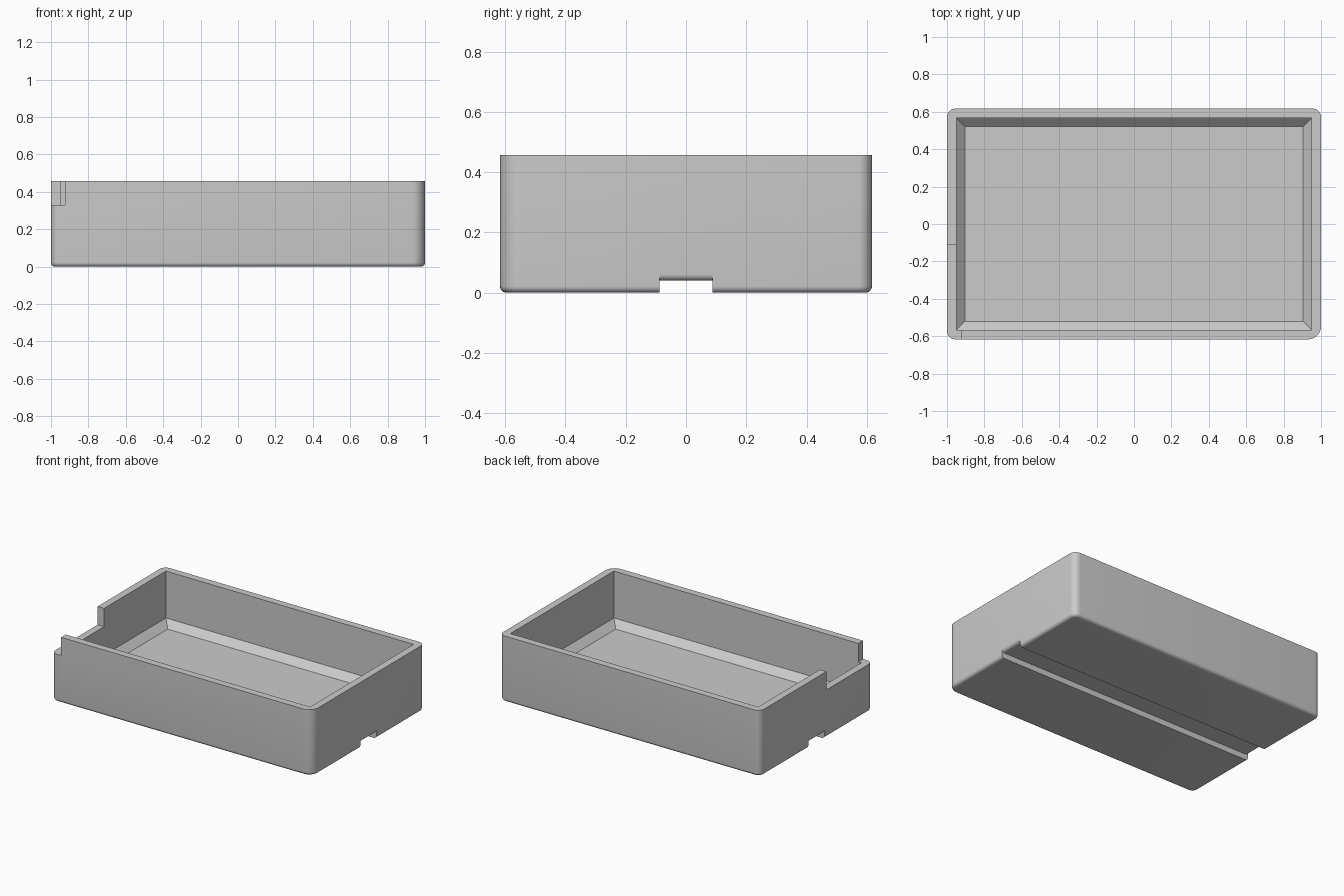
import bpy, bmesh, math

if "Cube" in bpy.data.objects:
    bpy.data.objects.remove(bpy.data.objects["Cube"])

HX, HY, H = 1.0, 0.617, 0.457      # outer half sizes and height
WALL, BEVEL, FLOOR = 0.05, 0.047, 0.085
FILLET = 0.022

grey = bpy.data.materials.new("plain grey")
grey.diffuse_color = (0.6, 0.6, 0.6, 1)
grey.use_nodes = True
grey.node_tree.nodes["Principled BSDF"].inputs["Base Color"].default_value = grey.diffuse_color


def outline(inset):
    """Rounded rectangle, with a larger radius at the front right corner."""
    pts = []
    corners = [(1, -1, 0.07), (1, 1, 0.045), (-1, 1, 0.045), (-1, -1, 0.045)]
    for i, (sx, sy, r) in enumerate(corners):
        r2 = r - inset
        cx, cy = sx * (HX - r), sy * (HY - r)
        for k in range(9):
            a = math.radians(-90 + 90 * i + 90 * k / 8)
            pts.append((cx + r2 * math.cos(a), cy + r2 * math.sin(a)))
    return pts


def rect(x, y):
    return [(x, -y), (x, y), (-x, y), (-x, -y)]


def loft(name, rings):
    """Closed solid through stacked rings of (points, z)."""
    bm = bmesh.new()
    loops = [[bm.verts.new((x, y, z)) for x, y in pts] for pts, z in rings]
    n = len(loops[0])
    for a, b in zip(loops, loops[1:]):
        for i in range(n):
            j = (i + 1) % n
            bm.faces.new((a[i], a[j], b[j], b[i]))
    bm.faces.new(loops[0][::-1])
    bm.faces.new(loops[-1])
    bmesh.ops.recalc_face_normals(bm, faces=bm.faces)
    me = bpy.data.meshes.new(name)
    bm.to_mesh(me)
    bm.free()
    me.materials.append(grey)
    ob = bpy.data.objects.new(name, me)
    bpy.context.collection.objects.link(ob)
    return ob


# Tray body with rounded lower edge
rings = []
for k in range(7):
    a = math.radians(90 * k / 6)
    rings.append((outline(FILLET * (1 - math.sin(a))), FILLET * (1 - math.cos(a))))
rings.append((outline(0), H))
tray = loft("tray", rings)

# Inner cavity with sloped skirting around the floor
ix, iy = HX - WALL, HY - WALL
cavity = loft("cavity_cutter", [
    (rect(ix - BEVEL, iy - BEVEL), FLOOR), (rect(ix, iy), FLOOR + BEVEL),
    (rect(ix, iy), H + 0.1)])

# Notch in the left wall, running out through the front left corner
notch_pts = [(-0.925, -0.8), (-0.925, -0.11), (-1.2, -0.11), (-1.2, -0.8)]
notch = loft("notch_cutter", [(notch_pts, 0.33), (notch_pts, H + 0.1)])

# Groove along the underside, flared upward at both ends
groove_z = 0.04
half = []
for k in range(7):
    a = math.radians(90 * k / 6)
    half.append((HX - FILLET + FILLET * math.sin(a),
                 groove_z + FILLET * (1 - math.cos(a))))
half += [(1.1, groove_z + FILLET), (1.1, -0.1)]
side = half + [(-x, z) for x, z in reversed(half)]
groove = loft("groove_cutter", [(side, -0.088), (side, 0.088)])
for v in groove.data.vertices:
    x, z, y = v.co
    v.co = (x, y, z)
groove.data.flip_normals()

# Carve the tray
for cutter in (cavity, notch, groove):
    mod = tray.modifiers.new(cutter.name, 'BOOLEAN')
    mod.operation = 'DIFFERENCE'
    mod.solver = 'EXACT'
    mod.object = cutter
bpy.context.view_layer.objects.active = tray
tray.select_set(True)
for mod in list(tray.modifiers):
    bpy.ops.object.modifier_apply(modifier=mod.name)
for cutter in (cavity, notch, groove):
    bpy.data.objects.remove(cutter)
bpy.ops.object.shade_smooth_by_angle(angle=math.radians(30))
